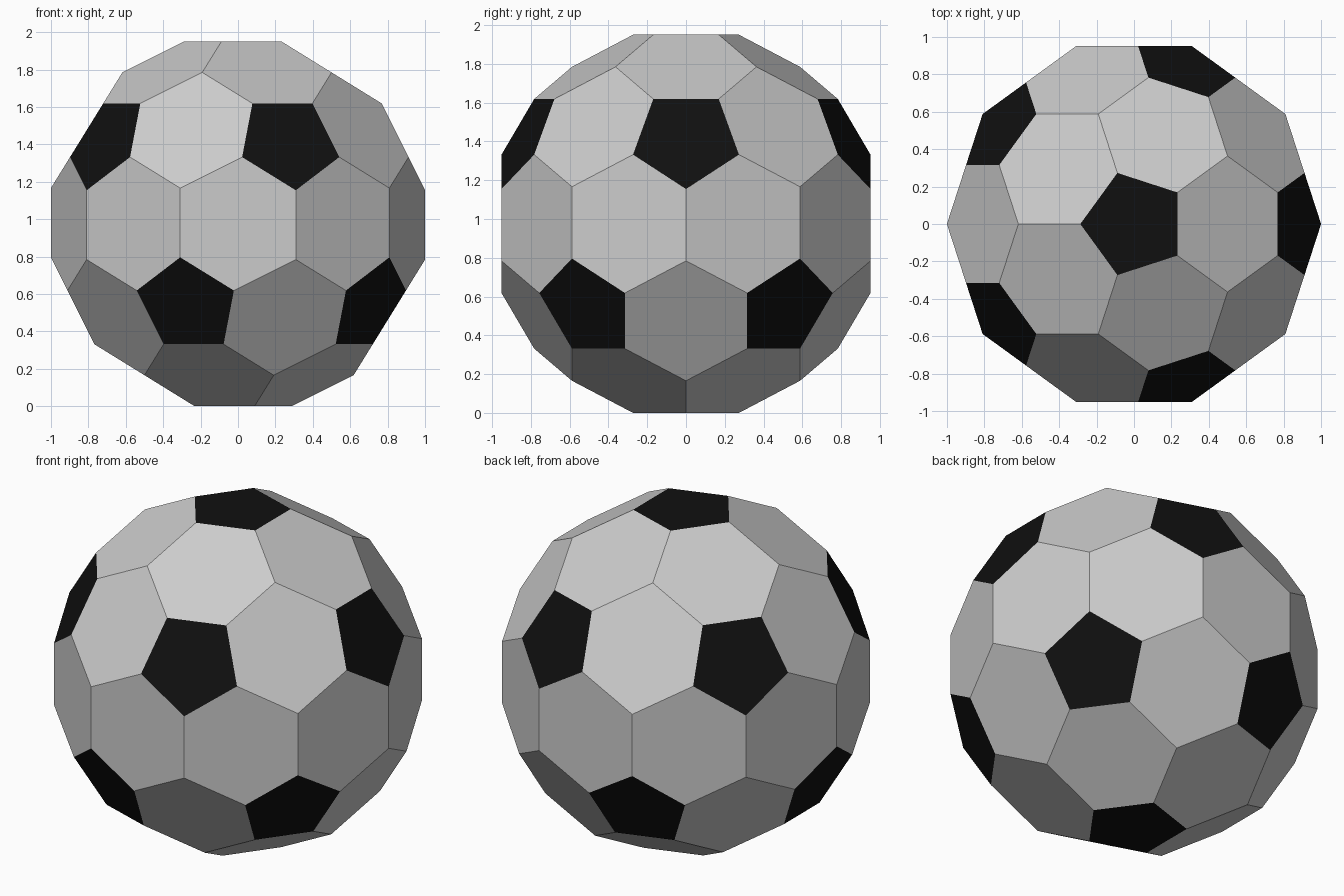
import bpy, bmesh
from math import sin, cos, radians, sqrt
from mathutils import Vector

if "Cube" in bpy.data.objects:
    bpy.data.objects.remove(bpy.data.objects["Cube"])

PENT_DIST = 0.975    # centre to black patches
PENT_R = 0.287       # corner radius of black patches


def ring(tilt, start):
    t = radians(tilt)
    return [Vector((sin(t) * cos(radians(start + 72 * k)),
                    sin(t) * sin(radians(start + 72 * k)), cos(t))) for k in range(5)]


# Patch directions: 12 pentagons, plus a hexagon between each neighbouring pair
tilt = 63.434949
pents = [Vector((0, 0, 1)), Vector((0, 0, -1))] + ring(tilt, 0) + ring(180 - tilt, 36)
hexes = [(a + b).normalized() for i, a in enumerate(pents) for b in pents[:i]
         if a.dot(b) > 0.4]
half = radians(tilt / 2)
HEX_DIST = PENT_R * cos(radians(36)) * sin(half) + PENT_DIST * cos(half)

# Ball: slice a block flat along every patch plane
bm = bmesh.new()
bmesh.ops.create_cube(bm, size=6)


def slice_flat(direction, dist):
    bmesh.ops.bisect_plane(bm, geom=bm.verts[:] + bm.edges[:] + bm.faces[:], dist=1e-5,
                           plane_co=direction * dist, plane_no=direction, clear_outer=True)
    bmesh.ops.holes_fill(bm, edges=[e for e in bm.edges if e.is_boundary], sides=0)


for d in pents:
    slice_flat(d, PENT_DIST)
for d in hexes:
    slice_flat(d, HEX_DIST)

# Black pentagons, pale hexagons
bmesh.ops.recalc_face_normals(bm, faces=bm.faces[:])
for f in bm.faces:
    f.material_index = 1 if len(f.verts) == 5 else 0
    f.smooth = False
bmesh.ops.translate(bm, verts=bm.verts[:], vec=(0, 0, PENT_DIST))

mesh = bpy.data.meshes.new("ball")
bm.to_mesh(mesh)
bm.free()
for name, c in (("pale_patch", 0.8), ("black_patch", 0.005)):
    mat = bpy.data.materials.new(name)
    mat.diffuse_color = (c, c, c, 1)
    mat.use_nodes = True
    mat.node_tree.nodes["Principled BSDF"].inputs["Base Color"].default_value = mat.diffuse_color
    mesh.materials.append(mat)
ball = bpy.data.objects.new("ball", mesh)
bpy.context.collection.objects.link(ball)
